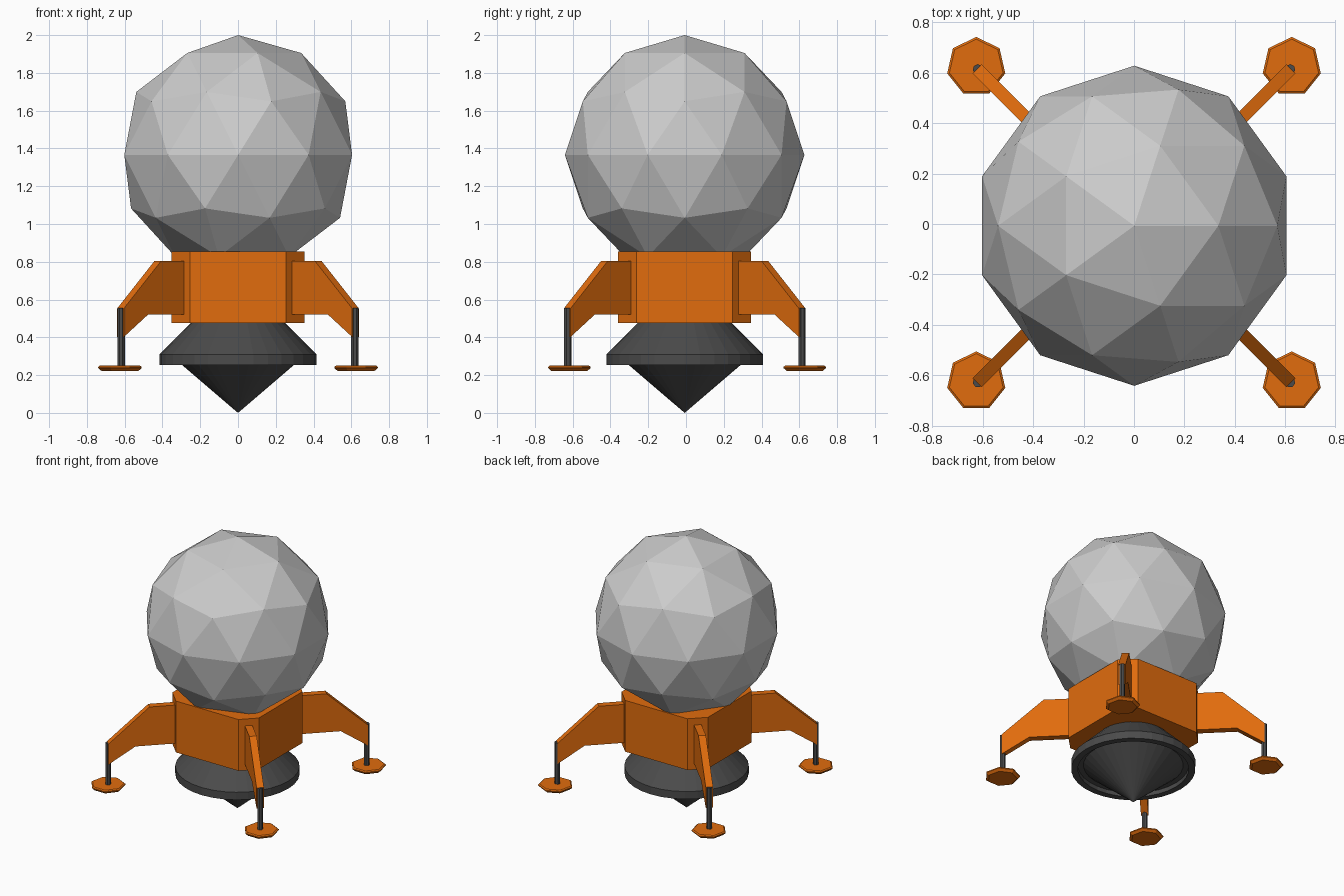
import bpy, bmesh, math
from mathutils import Vector

if "Cube" in bpy.data.objects:
    bpy.data.objects.remove(bpy.data.objects["Cube"])

CY = -0.007  # shared centre line in y


def material(name, rgb):
    m = bpy.data.materials.new(name)
    m.diffuse_color = (*rgb, 1)
    m.use_nodes = True
    m.node_tree.nodes["Principled BSDF"].inputs["Base Color"].default_value = m.diffuse_color
    return m


ORANGE = material("orange", (0.75, 0.15, 0.004))
DARK = material("dark_grey", (0.07, 0.07, 0.07))


def finish(name, bm, mat=None):
    bmesh.ops.recalc_face_normals(bm, faces=bm.faces)
    me = bpy.data.meshes.new(name)
    bm.to_mesh(me)
    bm.free()
    ob = bpy.data.objects.new(name, me)
    bpy.context.collection.objects.link(ob)
    if mat:
        me.materials.append(mat)
    return ob


def prism(name, points, offset, mat):
    """Extrude a closed outline by an offset vector."""
    bm = bmesh.new()
    face = bm.faces.new([bm.verts.new(p) for p in points])
    ext = bmesh.ops.extrude_face_region(bm, geom=[face], use_keep_orig=True)
    verts = [g for g in ext["geom"] if isinstance(g, bmesh.types.BMVert)]
    bmesh.ops.translate(bm, vec=offset, verts=verts)
    return finish(name, bm, mat)


def lathe(name, profile, centre, sides, mat):
    """Revolve (radius, z) points about a vertical axis, first vertex on +y."""
    bm = bmesh.new()
    verts = [bm.verts.new((centre[0], centre[1] + r, z)) for r, z in profile]
    edges = [bm.edges.new(pair) for pair in zip(verts, verts[1:])]
    bmesh.ops.spin(bm, geom=verts + edges, cent=(*centre, 0), axis=(0, 0, 1),
                   angle=math.tau, steps=sides, use_merge=False)
    bmesh.ops.remove_doubles(bm, verts=bm.verts, dist=1e-4)
    return finish(name, bm, mat)


# Faceted crew sphere
bpy.ops.mesh.primitive_ico_sphere_add(subdivisions=2, radius=0.634,
                                      location=(0.001, CY, 1.366))
bpy.context.object.name = "crew_sphere"

# Square body with chamfered corners
a, b = 0.352, 0.254
outline = [(a, -b), (a, b), (b, a), (-b, a), (-a, b), (-a, -b), (-b, -a), (b, -a)]
prism("body", [(x, y + CY, 0.477) for x, y in outline], Vector((0, 0, 0.378)), ORANGE)

# Engine skirt, recessed ring and central cone
lathe("engine", [(0, 0.53), (0.195, 0.53), (0.415, 0.31), (0.415, 0.254),
                 (0.37, 0.254), (0.37, 0.285), (0.333, 0.285), (0, 0)],
      (0, CY), 32, DARK)

# Four diagonal legs: strut plate, post and foot pad
strut = [(0.27, 0.805), (0.424, 0.805), (0.622, 0.553), (0.622, 0.402),
         (0.492, 0.522), (0.27, 0.522)]
for side, sx in (("left", -1), ("right", 1)):
    for end, sy in (("front", -1), ("back", 1)):
        tag = f"{end}_{side}"
        half = Vector((sx, -sy, 0)).normalized() * 0.025
        pts = [Vector((sx * d, sy * d + CY, z)) - half for d, z in strut]
        prism(f"{tag}_strut", pts, half * 2, ORANGE)
        lathe(f"{tag}_post", [(0, 0.24), (0.02, 0.24), (0.02, 0.554), (0, 0.554)],
              (sx * 0.619, sy * 0.62 + CY), 7, DARK)
        lathe(f"{tag}_foot", [(0, 0.25), (0.109, 0.25), (0.118, 0.244),
                              (0.118, 0.237), (0.1, 0.222), (0, 0.222)],
              (sx * 0.625, sy * 0.623), 7, ORANGE)
